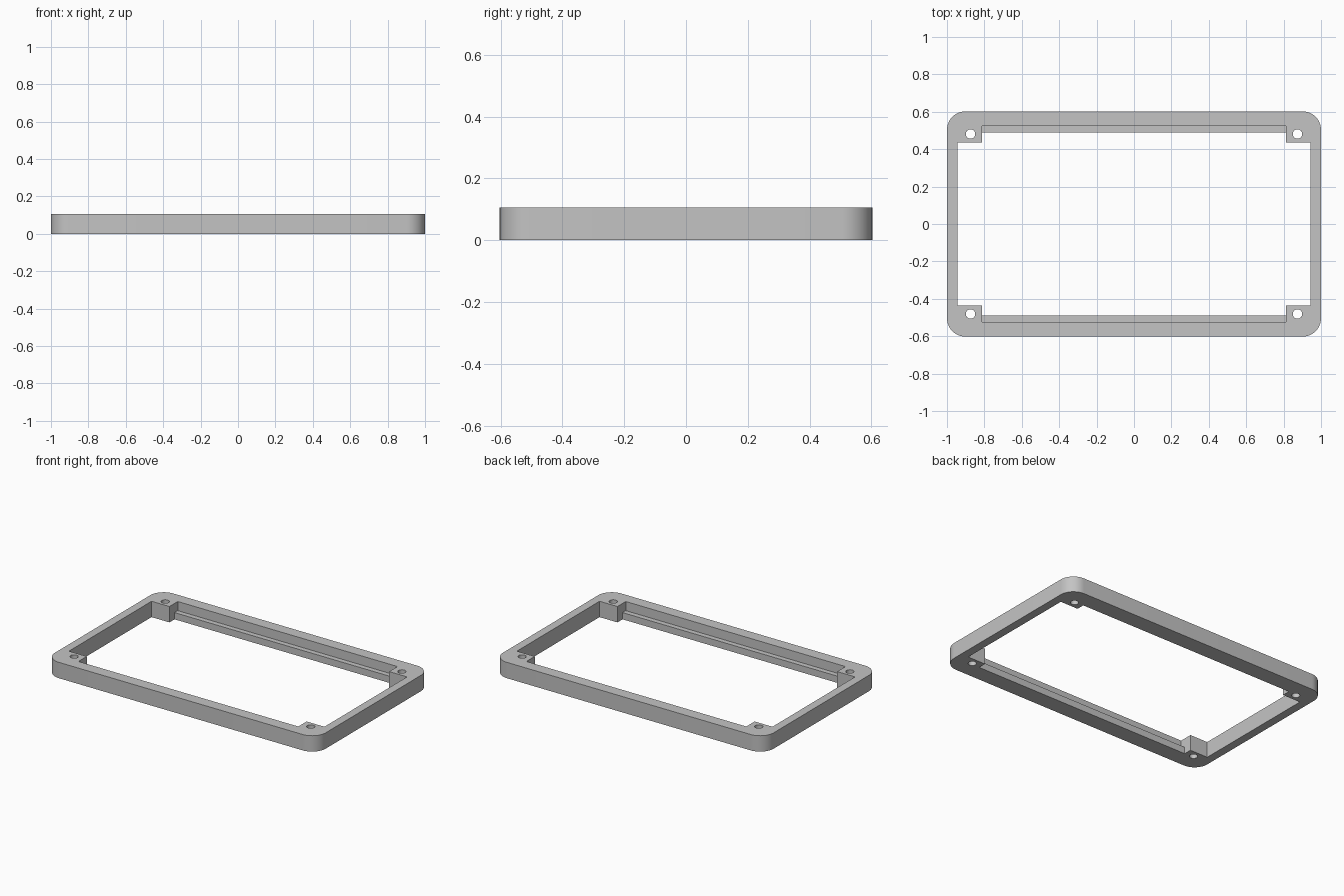
import bpy
import bmesh
import math

HEIGHT = 0.106
HALF_Y = 0.6025

default = bpy.data.objects.get("Cube")
if default:
    bpy.data.objects.remove(default, do_unlink=True)

grey = bpy.data.materials.new("plain grey")
grey.use_nodes = True
grey.diffuse_color = (0.55, 0.55, 0.55, 1)
grey.node_tree.nodes["Principled BSDF"].inputs["Base Color"].default_value = (0.55, 0.55, 0.55, 1)


def add_box(name, half_x, half_y, low, high):
    """Box centred on the z axis, between two heights."""
    bpy.ops.mesh.primitive_cube_add(size=2, location=(0, 0, (low + high) / 2))
    box = bpy.context.object
    box.name = name
    box.scale = (half_x, half_y, (high - low) / 2)
    bpy.ops.object.transform_apply(location=True, rotation=False, scale=True)
    return box


def cut(target, cutter):
    """Subtract the cutter, then discard it."""
    cutter.hide_render = True
    mod = target.modifiers.new("cut", 'BOOLEAN')
    mod.operation = 'DIFFERENCE'
    mod.solver = 'EXACT'
    mod.object = cutter
    bpy.ops.object.select_all(action='DESELECT')
    target.select_set(True)
    bpy.context.view_layer.objects.active = target
    bpy.ops.object.modifier_apply(modifier=mod.name)
    bpy.data.objects.remove(cutter, do_unlink=True)


# Outer slab with rounded vertical corners
frame = add_box("frame", 1, HALF_Y, 0, HEIGHT)
frame.data.materials.append(grey)
bm = bmesh.new()
bm.from_mesh(frame.data)
uprights = [e for e in bm.edges if abs(e.verts[0].co.z - e.verts[1].co.z) > 0.05]
bmesh.ops.bevel(bm, geom=uprights, offset=0.1, segments=12, profile=0.5, affect='EDGES')
bm.to_mesh(frame.data)
bm.free()

# Cross-shaped opening that leaves the four corner blocks
cut(frame, add_box("opening_wide", 0.944, 0.436, -0.1, 0.3))
cut(frame, add_box("opening_deep", 0.812, 0.49, -0.1, 0.3))

# Rebate above the low ledges on the long sides
cut(frame, add_box("ledge_rebate", 0.812, 0.524, 0.045, 0.3))

# Screw holes through the corner blocks
for sx in (-1, 1):
    for sy in (-1, 1):
        bpy.ops.mesh.primitive_cylinder_add(vertices=32, radius=0.025, depth=0.5,
                                            location=(sx * 0.874, sy * 0.481, 0))
        cut(frame, bpy.context.object)

# Smooth the rounded walls, keep the edges crisp
bpy.ops.object.select_all(action='DESELECT')
frame.select_set(True)
bpy.context.view_layer.objects.active = frame
bpy.ops.object.shade_smooth_by_angle(angle=math.radians(30))
